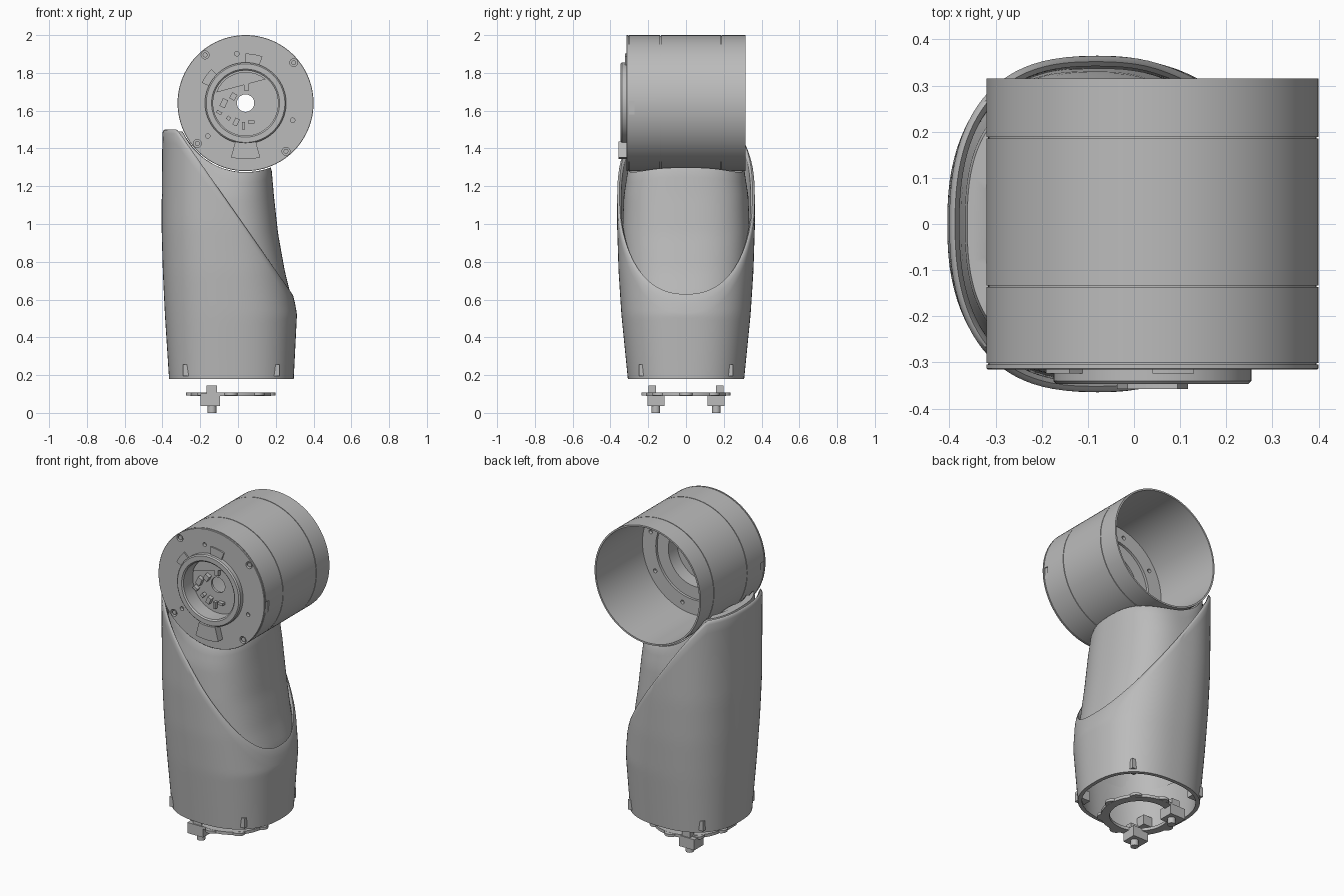
import bpy, bmesh
from math import sin, cos, pi, radians, sqrt
from mathutils import Matrix, Vector

if "Cube" in bpy.data.objects:
    bpy.data.objects.remove(bpy.data.objects["Cube"])

grey = bpy.data.materials.new("satin_grey")
grey.use_nodes = True
GREY = (0.5, 0.5, 0.5, 1)
grey.diffuse_color = GREY
grey.node_tree.nodes["Principled BSDF"].inputs["Base Color"].default_value = GREY

SEG = 96
CX, CZ = 0.04, 1.64          # drum axis


def finish(name, bm, smooth=True):
    bmesh.ops.recalc_face_normals(bm, faces=bm.faces)
    me = bpy.data.meshes.new(name)
    bm.to_mesh(me)
    bm.free()
    me.materials.append(grey)
    ob = bpy.data.objects.new(name, me)
    bpy.context.collection.objects.link(ob)
    if smooth:
        shade(ob)
    return ob


def shade(ob):
    bpy.ops.object.select_all(action='DESELECT')
    ob.select_set(True)
    bpy.context.view_layer.objects.active = ob
    bpy.ops.object.shade_smooth_by_angle(angle=radians(30))


def skin(name, rings, loop=False, cap_end=False):
    """Join equal rings of points with quads."""
    bm = bmesh.new()
    rows = [[bm.verts.new(p) for p in ring] for ring in rings]
    n = len(rows[0])
    for a, b in zip(rows, rows[1:] + (rows[:1] if loop else [])):
        for i in range(n):
            j = (i + 1) % n
            bm.faces.new((a[i], a[j], b[j], b[i]))
    if cap_end:
        bm.faces.new(rows[-1])
    return finish(name, bm)


def drum_point(r, ang, y):
    return Vector((CX + r * cos(ang), y, CZ + r * sin(ang)))


def prism(name, outline, y0, y1):
    """Extrude an x-z outline from y0 to y1."""
    bm = bmesh.new()
    f = bm.faces.new([bm.verts.new((x, y0, z)) for x, z in outline])
    g = bmesh.ops.extrude_face_region(bm, geom=[f])["geom"]
    bmesh.ops.translate(bm, verts=[v for v in g if isinstance(v, bmesh.types.BMVert)], vec=(0, y1 - y0, 0))
    return finish(name, bm, False)


def wedge(name, r0, r1, deg, half, y0, y1):
    angs = [radians(deg + half * k / 4) for k in range(-4, 5)]
    pts = [drum_point(r1, a, 0) for a in angs] + [drum_point(r0, a, 0) for a in reversed(angs)]
    return prism(name, [(p.x, p.z) for p in pts], y0, y1)


def rod(name, centre, r, depth, axis='Z', sides=32):
    bm = bmesh.new()
    m = Matrix.Translation(centre)
    if axis == 'Y':
        m = m @ Matrix.Rotation(pi / 2, 4, 'X')
    bmesh.ops.create_cone(bm, cap_ends=True, segments=sides, radius1=r, radius2=r, depth=depth, matrix=m)
    return finish(name, bm)


def box(name, centre, size, tilt=0):
    bm = bmesh.new()
    m = Matrix.Translation(centre) @ Matrix.Rotation(radians(tilt), 4, 'Y') @ Matrix.Diagonal((*size, 1))
    bmesh.ops.create_cube(bm, size=1, matrix=m)
    return finish(name, bm, False)


def section(knots, z, n, ang, inset=0):
    """Point of a rounded cross-section; knots are (z, left x, right x, half depth)."""
    z_in = min(max(z, knots[0][0]), knots[-1][0])
    for a, b in zip(knots, knots[1:]):
        if z_in <= b[0]:
            t = (z_in - a[0]) / (b[0] - a[0])
            x0, x1, h = (a[k] + (b[k] - a[k]) * t for k in (1, 2, 3))
            break
    c, s = cos(ang), sin(ang)
    px = abs(c) ** (2 / n) * (1 if c > 0 else -1)
    py = abs(s) ** (2 / n) * (1 if s > 0 else -1)
    return Vector(((x0 + x1) / 2 + px * ((x1 - x0) / 2 - inset), py * (h - inset), z))


def meet(knots, n, ang, height, inset=0):
    """Height where the wall at this angle meets the surface height(x)."""
    z = 1.0
    for _ in range(40):
        z = 0.5 * z + 0.5 * height(section(knots, z, n, ang, inset).x)
    return z


ANGLES = [2 * pi * i / SEG for i in range(SEG)]

# Lower sleeve: hollow shell with an oblique rounded lip
SLEEVE = [(0.18, -0.365, 0.295, 0.308), (0.52, -0.387, 0.312, 0.342),
          (0.75, -0.398, 0.285, 0.357), (1.0, -0.405, 0.25, 0.365), (1.5, -0.4, 0.17, 0.362)]


def slope(x):
    return min(1.5, 1.04 - 1.43 * x)


rim = [meet(SLEEVE, 2.4, a, slope, 0.012) for a in ANGLES]
edge = [z - 0.02 - 0.08 * max(0, cos(a)) ** 2 for z, a in zip(rim, ANGLES)]
rings = []
for k in range(25):
    rings.append([section(SLEEVE, 0.18 + (e - 0.18) * k / 24, 2.4, a) for a, e in zip(ANGLES, edge)])
for t, inset in ((0.5, 0.003), (0.85, 0.007), (1, 0.012)):
    rings.append([section(SLEEVE, e + (r - e) * t, 2.4, a, inset) for a, e, r in zip(ANGLES, edge, rim)])
for k in range(13):
    rings.append([section(SLEEVE, 0.18 + (r - 0.205) * (1 - k / 12), 2.4, a, 0.022) for a, r in zip(ANGLES, rim)])
skin("lower_sleeve", rings, loop=True)

# Neck: rises from the sleeve and ends in a saddle under the drum
NECK = [(0.45, -0.35, 0.27, 0.31), (0.6, -0.365, 0.285, 0.32), (0.75, -0.372, 0.248, 0.332),
        (0.95, -0.38, 0.212, 0.338), (1.15, -0.38, 0.19, 0.33), (1.29, -0.375, 0.178, 0.308),
        (1.5, -0.365, 0.165, 0.3)]


def saddle(x):
    d = x - CX
    return min(1.49, CZ - sqrt(max(0.0, 0.366 ** 2 - d * d)))


top = [meet(NECK, 2.6, a, saddle) for a in ANGLES]
rings = [[section(NECK, 0.45 + (t - 0.47) * k / 24, 2.6, a) for a, t in zip(ANGLES, top)] for k in range(25)]
outline = [section(NECK, t, 2.6, a) for a, t in zip(ANGLES, top)]
middle = Vector((-0.1, 0, 0))
for s in (0.985, 0.95, 0.85, 0.7, 0.5, 0.3, 0.1):
    ring = []
    for p in outline:
        q = middle.lerp(p, s)
        ring.append((q.x, q.y, saddle(q.x)))
    rings.append(ring)
skin("neck", rings, cap_end=True)

# Drum: turned shell, open at the back, with thin seams and a stepped front boss
R = 0.36
profile = [(0.046, -0.25), (0.172, -0.25), (0.172, -0.34), (0.18, -0.347), (0.208, -0.347),
           (0.215, -0.34), (0.215, -0.315), (R - 0.002, -0.315), (R, -0.313)]
for y in (-0.303, -0.135, 0.187):
    profile += [(R, y - 0.002), (R - 0.004, y - 0.002), (R - 0.004, y + 0.002), (R, y + 0.002)]
profile += [(R, 0.315), (0.35, 0.315), (0.35, -0.135), (0.26, -0.135), (0.26, -0.15),
            (0.185, -0.15), (0.185, -0.235), (0.046, -0.235)]
drum = skin("drum", [[drum_point(r, a, y) for a in ANGLES] for r, y in profile], loop=True)

# Screw sockets, pin holes and side notches cut into the drum
SCREWS = (40, 130, 220, 310)
cutters = [rod("cutter", drum_point(0.333, radians(d), -0.315), 0.021, 0.05, 'Y', 20) for d in SCREWS]
cutters += [rod("cutter", drum_point(0.265, radians(d), -0.315), 0.012, 0.04, 'Y', 16) for d in (100, 221, 340)]
cutters += [rod("cutter", drum_point(0.305, radians(d), -0.135), 0.012, 0.04, 'Y', 16) for d in range(15, 375, 45)]
cutters += [box("cutter", (CX + side * R, -0.287, 1.615), (0.012, 0.03, 0.07)) for side in (-1, 1)]
for c in cutters:
    mod = drum.modifiers.new("cut", 'BOOLEAN')
    mod.operation, mod.solver, mod.object = 'DIFFERENCE', 'EXACT', c
bpy.context.view_layer.update()
cut_mesh = bpy.data.meshes.new_from_object(drum.evaluated_get(bpy.context.evaluated_depsgraph_get()))
drum.modifiers.clear()
drum.data = cut_mesh
for c in cutters:
    bpy.data.objects.remove(c)
shade(drum)

# Screws: raised collar and head
for d in SCREWS:
    p = drum_point(0.333, radians(d), -0.3)
    rod("screw_head", p, 0.013, 0.02, 'Y', 16)

# Locating keys around the boss
wedge("bottom_key", 0.21, 0.297, 270, 15, -0.358, -0.31)
wedge("top_key", 0.21, 0.262, 80, 10, -0.324, -0.31)
wedge("side_key", 0.21, 0.255, 145, 10, -0.324, -0.31)

# Small components on the recess floor
arc = [drum_point(0.165, radians(50 + 11 * k), 0) for k in range(11)]
prism("recess_plate", [(p.x, p.z) for p in arc], -0.275, -0.248)
for x, z, w, h, tilt in ((-0.075, 1.64, 0.03, 0.045, 25), (-0.025, 1.675, 0.03, 0.035, 30),
                         (0.045, 1.725, 0.025, 0.035, 0), (-0.1, 1.59, 0.03, 0.015, 30),
                         (-0.01, 1.54, 0.025, 0.04, 25), (0.03, 1.52, 0.015, 0.04, 0),
                         (0.07, 1.54, 0.035, 0.015, 0), (-0.05, 1.56, 0.02, 0.02, 40)):
    box("recess_component", (x, -0.26, z), (w, 0.03, h), tilt)

# Base ring with lobes
RX = -0.038
ring_profile = [(0.165, 0.09), (0.213, 0.09), (0.213, 0.108), (0.165, 0.108)]
skin("base_ring", [[(RX + r * cos(a), r * sin(a), z) for a in ANGLES] for r, z in ring_profile], loop=True)
for k in range(8):
    a = k * pi / 4
    rod("base_ring_lobe", (RX + 0.2 * cos(a), 0.2 * sin(a), 0.099), 0.036, 0.016, sides=24)

# Lugs hanging from the ring and bosses inside the sleeve
for side in (-1, 1):
    y = side * 0.16
    box("lug_block", (-0.147, y, 0.07), (0.105, 0.09, 0.065))
    box("lug_post", (-0.138, side * 0.178, 0.12), (0.055, 0.04, 0.05))
    rod("lug_pin", (-0.138, y, 0.022), 0.023, 0.044, sides=20)
    for x in (-0.26, 0.19):
        box("sleeve_boss", (x, side * 0.22, 0.225), (0.06, 0.06, 0.06))
